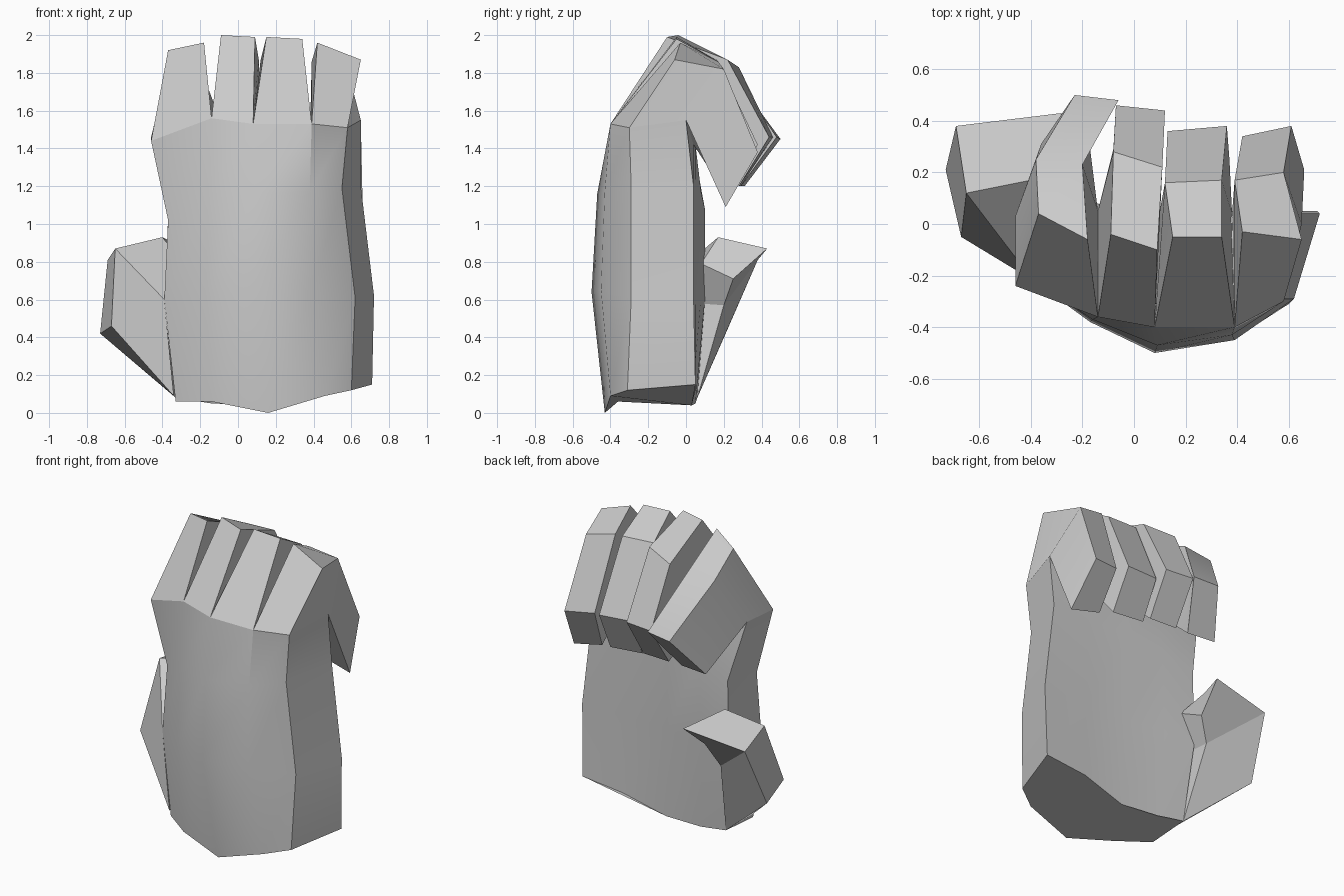
import bpy, bmesh
from math import radians


def finish(name, bm):
    bmesh.ops.recalc_face_normals(bm, faces=bm.faces)
    mesh = bpy.data.meshes.new(name)
    bm.to_mesh(mesh)
    bm.free()
    ob = bpy.data.objects.new(name, mesh)
    bpy.context.collection.objects.link(ob)
    bpy.ops.object.select_all(action='DESELECT')
    bpy.context.view_layer.objects.active = ob
    ob.select_set(True)
    bpy.ops.object.shade_smooth_by_angle(angle=radians(30))
    return ob


def loft(name, sections):
    """Skin a list of matching closed sections and cap both ends."""
    bm = bmesh.new()
    rings = [[bm.verts.new(p) for p in s] for s in sections]
    for a, b in zip(rings, rings[1:]):
        n = len(a)
        for i in range(n):
            j = (i + 1) % n
            bm.faces.new((a[i], a[j], b[j], b[i]))
    bm.faces.new(rings[0])
    bm.faces.new(rings[-1])
    return finish(name, bm)


# Palm: rings of five points over the back of the hand, then five on the inside
wrist = [(-.33, -.22, .06), (-.14, -.36, .06), (.16, -.43, 0), (.46, -.4, .09), (.6, -.31, .12),
         (.71, .05, .15), (.42, .05, .12), (.12, .03, .04), (-.14, .05, .05), (-.33, .06, .08)]
heel = [(-.39, -.22, .6), (-.17, -.38, .62), (.08, -.5, .64), (.39, -.45, .65), (.62, -.29, .61),
        (.72, .04, .62), (.4, .04, .62), (.1, .05, .62), (-.17, .08, .62), (-.38, .1, .6)]
middle = [(-.37, -.2, 1.02), (-.16, -.37, 1.14), (.09, -.47, 1.16), (.38, -.43, 1.17), (.55, -.29, 1.19),
          (.65, .04, 1.2), (.38, .04, 1.2), (.1, .05, 1.2), (-.15, .08, 1.17), (-.37, .1, 1.08)]
knuckles = [(-.46, -.24, 1.44), (-.14, -.36, 1.56), (.08, -.4, 1.53), (.39, -.4, 1.53), (.58, -.3, 1.51),
            (.65, 0, 1.55), (.38, .04, 1.42), (.1, .05, 1.4), (-.14, .05, 1.42), (-.46, .03, 1.46)]
loft("palm", [wrist, heel, middle, knuckles])

# Curled fingers: left and right points of first joint, second joint, tip and tip underside
fingers = {
    "index_finger": [(-.37, .04, 1.92), (-.18, -.06, 1.96), (-.38, .25, 1.79), (-.2, .23, 1.83),
                     (-.23, .5, 1.45), (-.06, .48, 1.46), (-.36, .31, 1.2), (-.17, .29, 1.2)],
    "middle_finger": [(-.09, -.04, 2), (.09, -.1, 1.99), (-.08, .28, 1.83), (.11, .22, 1.87),
                      (-.07, .46, 1.46), (.12, .44, 1.46), (-.08, .29, 1.2), (.11, .28, 1.2)],
    "ring_finger": [(.15, -.05, 1.99), (.34, -.05, 1.98), (.12, .16, 1.87), (.34, .17, 1.86),
                    (.13, .36, 1.43), (.36, .38, 1.42), (.14, .25, 1.18), (.37, .25, 1.16)],
    "little_finger": [(.42, -.03, 1.96), (.65, -.06, 1.87), (.39, .17, 1.86), (.58, .2, 1.82),
                      (.42, .34, 1.4), (.61, .38, 1.38), (.45, .22, 1.14), (.66, .21, 1.09)],
}
for i, (name, pts) in enumerate(fingers.items()):
    left = [knuckles[i], *pts[0::2], knuckles[9 - i]]
    right = [knuckles[i + 1], *pts[1::2], knuckles[8 - i]]
    bm = bmesh.new()
    L = [bm.verts.new(p) for p in left]
    R = [bm.verts.new(p) for p in right]
    for k in range(6):
        m = (k + 1) % 6
        bm.faces.new((L[k], L[m], R[m], R[k]))
    for s in (L, R):
        bm.faces.new((s[0], s[1], s[2], s[5]))
        bm.faces.new((s[2], s[3], s[4], s[5]))
    finish(name, bm)

# Thumb: base block on the palm edge, then the tip folded back over the palm
root_front, root_back = (-.39, -.22, .6), (-.39, .2, .57)
top_front, top_back = (-.65, .12, .87), (-.69, .38, .81)
loft("thumb_base", [
    [(-.34, -.22, .09), (-.33, .06, .08), root_back, root_front],
    [(-.67, -.05, .46), (-.73, .21, .42), top_back, top_front]])
loft("thumb_tip", [
    [top_front, top_back, root_back, root_front],
    [(-.4, .17, .93), (-.28, .43, .87), (-.31, .25, .71), (-.29, .08, .79)]])
